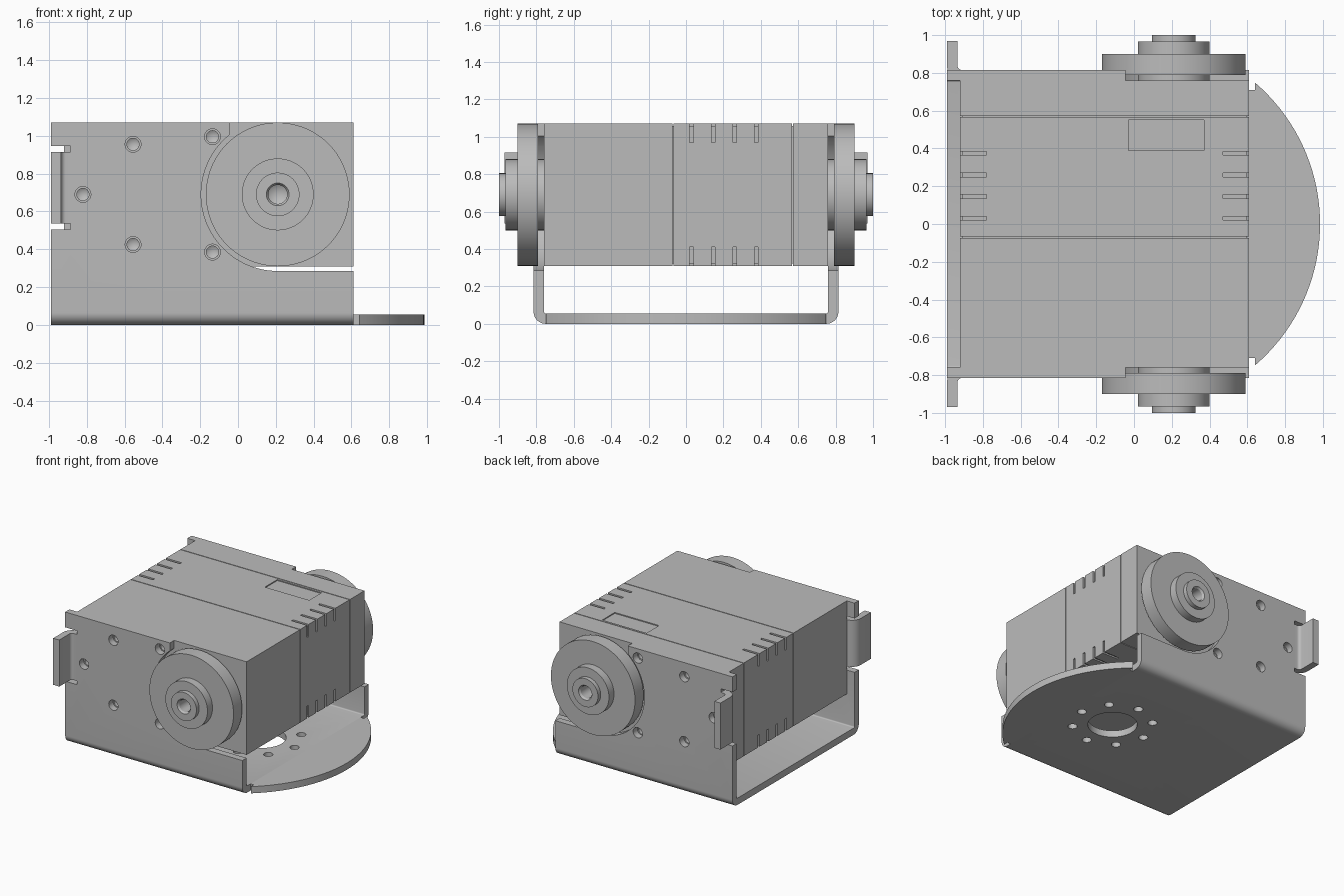
import bpy, bmesh
from math import sin, cos, pi, radians, sqrt

old = bpy.data.objects.get("Cube")
if old:
    bpy.data.objects.remove(old, do_unlink=True)

grey = bpy.data.materials.new("satin_grey")
grey.use_nodes = True
grey.diffuse_color = (0.5, 0.5, 0.5, 1)
grey.node_tree.nodes["Principled BSDF"].inputs["Base Color"].default_value = (0.5, 0.5, 0.5, 1)

AX_X, AX_Z = 0.21, 0.69        # output axis
SIDES = (-1, 1)


def arc(cx, cy, r, a0, a1, n=12):
    """Points on an arc, angles in degrees."""
    angles = [radians(a0 + (a1 - a0) * i / n) for i in range(n + 1)]
    return [(cx + r * cos(a), cy + r * sin(a)) for a in angles]


def rect(u0, u1, v0, v1):
    return [(u0, v0), (u1, v0), (u1, v1), (u0, v1)]


def prism(bm, pts, axis, lo, hi):
    """Extrude a 2D outline along an axis."""
    place = {"x": lambda u, v, w: (w, u, v),
             "y": lambda u, v, w: (u, w, v),
             "z": lambda u, v, w: (u, v, w)}[axis]
    a = [bm.verts.new(place(u, v, lo)) for u, v in pts]
    b = [bm.verts.new(place(u, v, hi)) for u, v in pts]
    bm.faces.new(a)
    bm.faces.new(b[::-1])
    for i in range(len(pts)):
        j = (i + 1) % len(pts)
        bm.faces.new((a[i], a[j], b[j], b[i]))


def lathe(bm, profile, cx, cz, side, n=48):
    """Revolve (radius, y) points about a line along y; ends have radius 0."""
    rings = []
    for r, y in profile:
        count = n if r > 0 else 1
        rings.append([bm.verts.new((cx + r * cos(2 * pi * i / n), side * y,
                                    cz + r * sin(2 * pi * i / n))) for i in range(count)])
    for p, q in zip(rings, rings[1:]):
        for i in range(n):
            j = (i + 1) % n
            if len(p) == 1:
                bm.faces.new((p[0], q[i], q[j]))
            elif len(q) == 1:
                bm.faces.new((p[i], q[0], p[j]))
            else:
                bm.faces.new((p[i], q[i], q[j], p[j]))


def make(name, bm):
    bmesh.ops.recalc_face_normals(bm, faces=bm.faces)
    mesh = bpy.data.meshes.new(name)
    bm.to_mesh(mesh)
    bm.free()
    mesh.materials.append(grey)
    ob = bpy.data.objects.new(name, mesh)
    bpy.context.collection.objects.link(ob)
    return ob


def activate(ob):
    bpy.ops.object.select_all(action="DESELECT")
    ob.select_set(True)
    bpy.context.view_layer.objects.active = ob


def cut(ob, bm):
    """Subtract the shapes in bm from ob."""
    cutter = make("cutter", bm)
    cutter.hide_render = True
    mod = ob.modifiers.new("cut", "BOOLEAN")
    mod.operation, mod.solver, mod.object = "DIFFERENCE", "EXACT", cutter
    activate(ob)
    bpy.ops.object.modifier_apply(modifier=mod.name)
    bpy.data.objects.remove(cutter, do_unlink=True)


def smooth(ob):
    activate(ob)
    bpy.ops.object.shade_smooth_by_angle(angle=radians(30))


SCREWS = [(-0.82, 0.69), (-0.555, 0.955), (-0.555, 0.425), (-0.135, 0.995), (-0.135, 0.385)]
X0, X1, Z0, Z1, HALF = -0.92, 0.61, 0.31, 1.07, 0.76
SEAMS = (-0.07, 0.57)
SLOTS = (0.03, 0.145, 0.26, 0.375)
DEEP = 0.012

# Motor case
bm = bmesh.new()
prism(bm, rect(X0, X1, Z0, Z1), "y", -HALF, HALF)
case = make("motor_case", bm)

# Seams and slots on the top and bottom, with the label recess
bm = bmesh.new()
for lo, hi in ((Z0 - 0.1, Z0 + DEEP), (Z1 - DEEP, Z1 + 0.1)):
    for y in SEAMS:
        prism(bm, rect(X0 - 0.1, X1 + 0.1, y - 0.003, y + 0.003), "z", lo, hi)
    for y in SLOTS:
        prism(bm, rect(X1 - 0.14, X1 + 0.1, y - 0.01, y + 0.01), "z", lo, hi)
        prism(bm, rect(X0 - 0.1, X0 + 0.14, y - 0.01, y + 0.01), "z", lo, hi)
prism(bm, rect(-0.03, 0.37, 0.39, 0.55), "z", Z1 - 0.008, Z1 + 0.1)
cut(case, bm)

# Seams and slots on the two ends
bm = bmesh.new()
for lo, hi in ((X0 - 0.1, X0 + DEEP), (X1 - DEEP, X1 + 0.1)):
    for y in SEAMS:
        prism(bm, rect(y - 0.003, y + 0.003, Z0 - 0.1, Z1 + 0.1), "x", lo, hi)
    for y in SLOTS:
        prism(bm, rect(y - 0.01, y + 0.01, Z0 - 0.1, Z0 + 0.1), "x", lo, hi)
        prism(bm, rect(y - 0.01, y + 0.01, Z1 - 0.1, Z1 + 0.1), "x", lo, hi)
cut(case, bm)

# Drilled screw holes in the case
bm = bmesh.new()
for s in SIDES:
    for x, z in SCREWS:
        lathe(bm, [(0, 0.62), (0.032, 0.64), (0.032, 0.9), (0, 0.9)], x, z, s, 24)
cut(case, bm)
smooth(case)

# Bent sheet bracket
W, T, RO, RI = 0.815, 0.055, 0.065, 0.01
bm = bmesh.new()
outer = arc(-W + RO, RO, RO, 180, 270) + arc(W - RO, RO, RO, 270, 360)
inner = arc(W - T - RI, T + RI, RI, 360, 270, 4) + arc(-W + T + RI, T + RI, RI, 270, 180, 4)
prism(bm, [(-W, Z1)] + outer + [(W, Z1), (W - T, Z1)] + inner + [(-W + T, Z1)], "x", -0.99, X1)
bracket = make("bracket", bm)

# Disc clearance, tab window and screw clearance in the bracket walls
bm = bmesh.new()
rise = sqrt(0.405 ** 2 - 0.255 ** 2)
start = 180 - math_angle if (math_angle := 0) else 129.0
clear = arc(AX_X, AX_Z, 0.405, start, 270, 40)
clear[0] = (AX_X - 0.255, AX_Z + rise)
prism(bm, [(AX_X - 0.255, 1.3)] + clear + [(0.8, 0.285), (0.8, 1.3)], "y", -1, 1)
prism(bm, rect(-1.2, -0.885, 0.505, 0.945), "y", -1, 1)
for x, z in SCREWS:
    prism(bm, arc(x, z, 0.042, 0, 345, 23), "y", -1, 1)
cut(bracket, bm)

# Centre hole and bolt circle in the base
bm = bmesh.new()
prism(bm, arc(AX_X, 0, 0.185, 0, 352.5, 47), "z", -0.1, 0.2)
for k in range(8):
    a = k * pi / 4
    prism(bm, arc(AX_X + 0.3 * cos(a), 0.3 * sin(a), 0.035, 0, 345, 23), "z", -0.1, 0.2)
cut(bracket, bm)
smooth(bracket)

# Rounded lip of the base, with bend reliefs
bm = bmesh.new()
prism(bm, [(X1, -0.71), (0.64, -0.71)] + arc(0, 0, 0.985, -49.5, 49.5, 36)
      + [(0.64, 0.71), (X1, 0.71)], "z", 0, T)
smooth(make("base_lip", bm))

for s, label in zip(SIDES, ("front", "back")):
    # Outward bent tab
    bm = bmesh.new()
    tab = ([(-0.885, 0.76), (-0.885, 0.815)] + arc(-0.91, 0.84, 0.025, 270, 180, 6)
           + [(-0.935, 0.97), (-0.99, 0.97)] + arc(-0.91, 0.84, 0.08, 180, 270, 10))
    prism(bm, [(x, s * y) for x, y in tab], "z", 0.535, 0.915)
    smooth(make(label + "_tab", bm))

    # Stepped output disc with a drilled centre
    bm = bmesh.new()
    lathe(bm, [(0, 0.755), (0.19, 0.755), (0.19, 0.79), (0.38, 0.79), (0.38, 0.90),
               (0.19, 0.90), (0.19, 0.965), (0.115, 0.965), (0.115, 1.0), (0.06, 1.0),
               (0.05, 0.985), (0.05, 0.86), (0, 0.83)], AX_X, AX_Z, s, 72)
    smooth(make(label + "_output_disc", bm))
